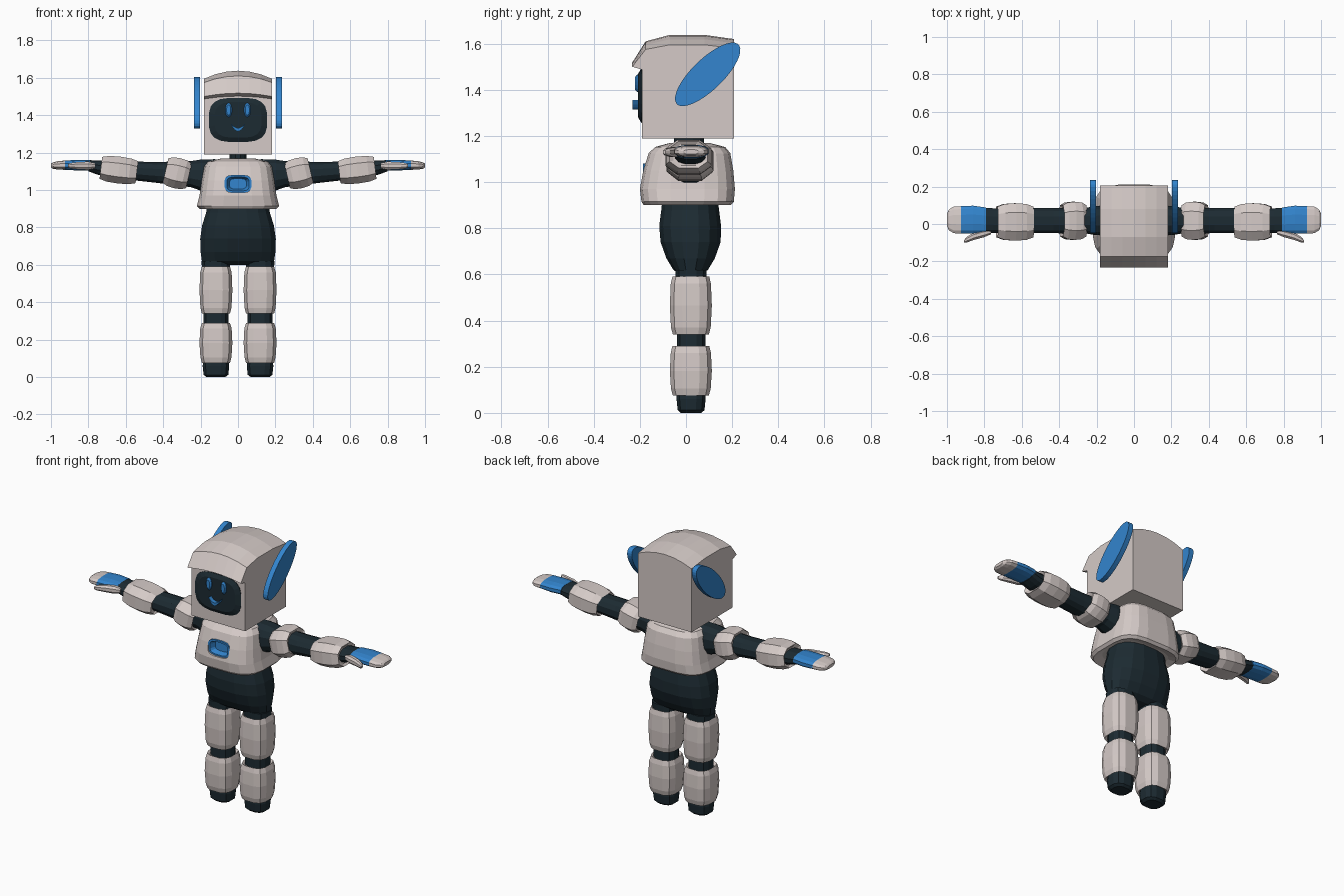
import bpy, bmesh, math
from mathutils import Matrix


def material(name, rgb):
    m = bpy.data.materials.new(name)
    m.diffuse_color = (*rgb, 1)
    return m


CREAM = material("warm white shell", (0.66, 0.59, 0.57))
DARK = material("dark navy rubber", (0.012, 0.024, 0.032))
BLUE = material("bright blue", (0.033, 0.235, 0.62))


def finish(name, bm, mat, mirror=False):
    bmesh.ops.recalc_face_normals(bm, faces=bm.faces)
    me = bpy.data.meshes.new(name)
    bm.to_mesh(me)
    bm.free()
    me.materials.append(mat)
    ob = bpy.data.objects.new(name, me)
    bpy.context.collection.objects.link(ob)
    if mirror:
        ob.modifiers.new("mirror", 'MIRROR').use_mirror_merge = False
    return ob


def loft(name, axis, secs, mat, n=12, power=2.0, mirror=False, matrix=None):
    """Skin through sections (t, c1, c2, r1, r2) along an axis, with capped ends."""
    ring = []
    for i in range(n):
        a = 2 * math.pi * (i + 0.5) / n
        c, s = math.cos(a), math.sin(a)
        ring.append((math.copysign(abs(c) ** (2 / power), c),
                     math.copysign(abs(s) ** (2 / power), s)))
    m = max(p[0] for p in ring)
    k = max(p[1] for p in ring)
    bm = bmesh.new()
    loops = []
    for t, c1, c2, r1, r2 in secs:
        loop = []
        for u, v in ring:
            a, b = c1 + r1 * u / m, c2 + r2 * v / k
            loop.append(bm.verts.new({'x': (t, a, b), 'y': (a, t, b), 'z': (a, b, t)}[axis]))
        loops.append(loop)
    for p, q in zip(loops, loops[1:]):
        for i in range(n):
            j = (i + 1) % n
            bm.faces.new((p[i], p[j], q[j], q[i]))
    bm.faces.new(loops[0])
    bm.faces.new(loops[-1])
    if matrix:
        bm.transform(matrix)
    return finish(name, bm, mat, mirror)


# Head: side profile (y, z, dome lift) swept across x with an arched top and visor
profile = [(0.207, 1.19, 0), (0.207, 1.58, 0.04), (0.08, 1.595, 0.043), (-0.07, 1.595, 0.043),
           (-0.175, 1.575, 0.035), (-0.233, 1.50, 0.018), (-0.19, 1.487, 0.015), (-0.19, 1.19, 0)]
bm = bmesh.new()
rows = []
for i in range(7):
    x = -0.182 + 0.364 * i / 6
    f = 1 - (x / 0.182) ** 2
    rows.append([bm.verts.new((x, y, z + lift * f)) for y, z, lift in profile])
for p, q in zip(rows, rows[1:]):
    for i in range(len(profile)):
        j = (i + 1) % len(profile)
        bm.faces.new((p[i], p[j], q[j], q[i]))
bm.faces.new(rows[0])
bm.faces.new(rows[-1])
finish("head_shell", bm, CREAM)

# Face screen, eyes and smile
loft("face_screen", 'y', [(-0.17, 0, 1.375, 0.15, 0.115), (-0.194, 0, 1.375, 0.155, 0.118),
                          (-0.207, 0, 1.375, 0.125, 0.095)], DARK, 20, 3.2)
loft("eye", 'y', [(-0.19, 0.05, 1.428, 0.018, 0.038), (-0.212, 0.05, 1.428, 0.018, 0.038),
                  (-0.22, 0.05, 1.428, 0.011, 0.028)], BLUE, 14, mirror=True)
bm = bmesh.new()
arc = [(-0.038 + 0.076 * i / 8) for i in range(9)]
pts = [(x, 1.352 - 0.038 * (1 - (x / 0.038) ** 2)) for x in arc]
pts += [(x, 1.356 - 0.024 * (1 - (x / 0.038) ** 2)) for x in reversed(arc)]
front = [bm.verts.new((x, -0.232, z)) for x, z in pts]
back = [bm.verts.new((x, -0.2, z)) for x, z in pts]
for i in range(len(pts)):
    j = (i + 1) % len(pts)
    bm.faces.new((front[i], front[j], back[j], back[i]))
for i in range(8):
    for v in (front, back):
        bm.faces.new((v[i], v[i + 1], v[16 - i], v[17 - i]))
finish("smile", bm, BLUE)

# Tilted ear discs
loft("ear_disc", 'x', [(0.204, 0, 0, 0.185, 0.067), (0.235, 0, 0, 0.185, 0.067)], BLUE, 36,
     mirror=True, matrix=Matrix.Translation((0, 0.094, 1.467)) @ Matrix.Rotation(math.radians(44), 4, 'X'))

# Neck
loft("neck", 'z', [(1.13, 0, 0.013, 0.06, 0.075), (1.17, 0, 0.013, 0.045, 0.065),
                   (1.21, 0, 0.013, 0.045, 0.065)], DARK, 12)

# Chest shell with a window cut into the front
chest = loft("chest_shell", 'z', [
    (0.915, 0, 0.01, 0.17, 0.14), (0.90, 0, 0.005, 0.205, 0.188), (0.915, 0, 0.007, 0.22, 0.2),
    (0.97, 0, 0.006, 0.206, 0.206), (1.05, 0, 0.01, 0.194, 0.195), (1.125, 0, 0.015, 0.182, 0.177),
    (1.152, 0, 0.018, 0.16, 0.152), (1.17, 0, 0.016, 0.085, 0.085)], CREAM, 20, 3.6)
cutter = loft("window_cutter", 'y', [(-0.3, 0, 1.033, 0.071, 0.047), (-0.14, 0, 1.033, 0.071, 0.047)],
              BLUE, 16, 3.5)
cutter.hide_render = True
cut = chest.modifiers.new("window", 'BOOLEAN')
cut.operation = 'DIFFERENCE'
cut.solver = 'EXACT'
cut.object = cutter
bpy.context.view_layer.objects.active = chest
bpy.ops.object.modifier_apply(modifier="window")
bpy.data.objects.remove(cutter)
chest.data.materials.clear()
chest.data.materials.append(CREAM)
for f in chest.data.polygons:
    f.material_index = 0
loft("chest_window", 'y', [(-0.13, 0, 1.033, 0.072, 0.048), (-0.187, 0, 1.033, 0.072, 0.048),
                           (-0.187, 0, 1.033, 0.06, 0.038), (-0.155, 0, 1.033, 0.045, 0.028)],
     BLUE, 16, 3.5)

# Soft body below the chest
loft("pelvis", 'z', [(0.6, 0, 0.02, 0.16, 0.045), (0.62, 0, 0.02, 0.193, 0.075),
                     (0.67, 0, 0.02, 0.2, 0.105), (0.74, 0, 0.02, 0.202, 0.13),
                     (0.81, 0, 0.018, 0.192, 0.134), (0.88, 0, 0.018, 0.17, 0.125),
                     (0.93, 0, 0.018, 0.165, 0.12)], DARK, 16, 2.5)

# Legs: inner tube with rounded foot, two armour barrels
loft("leg", 'z', [(0.0, 0.118, 0.022, 0.05, 0.045), (0.012, 0.118, 0.022, 0.066, 0.058),
                  (0.06, 0.118, 0.022, 0.071, 0.063), (0.1, 0.118, 0.022, 0.066, 0.062),
                  (0.5, 0.118, 0.022, 0.066, 0.062), (0.62, 0.118, 0.022, 0.078, 0.068)],
     DARK, 12, 2.6, mirror=True)
for name, z0, z1 in (("thigh_armour", 0.34, 0.59), ("shin_armour", 0.075, 0.29)):
    h = z1 - z0
    loft(name, 'z', [(z0 + 0.01, 0.118, 0.021, 0.066, 0.062), (z0, 0.118, 0.021, 0.075, 0.078),
                     (z0 + 0.03, 0.118, 0.021, 0.083, 0.086), (z0 + h / 2, 0.118, 0.021, 0.088, 0.091),
                     (z1 - 0.03, 0.118, 0.021, 0.084, 0.087), (z1, 0.118, 0.021, 0.075, 0.08),
                     (z1 - 0.01, 0.118, 0.021, 0.066, 0.062)], CREAM, 12, 3, mirror=True)

# Arms: inner tube from the shoulder to the wrist
loft("arm", 'x', [(0.12, 0.02, 1.08, 0.08, 0.085), (0.2, 0.018, 1.08, 0.078, 0.083),
                  (0.25, 0.018, 1.085, 0.07, 0.07), (0.43, 0.018, 1.094, 0.067, 0.056),
                  (0.6, 0.018, 1.105, 0.067, 0.048), (0.75, 0.018, 1.12, 0.066, 0.038),
                  (0.8, 0.019, 1.13, 0.067, 0.03)], DARK, 12, 2.4, mirror=True)


def sleeve(name, x, y, z, half, ry, rz, tilt):
    secs = [(-half + 0.01, 0.65), (-half, 0.82), (-half * 0.6, 0.96), (0, 1.0),
            (half * 0.6, 0.96), (half, 0.82), (half - 0.01, 0.65)]
    loft(name, 'x', [(t, 0, 0, ry * k, rz * k) for t, k in secs], CREAM, 8, 2.6, mirror=True,
         matrix=Matrix.Translation((x, y, z)) @ Matrix.Rotation(math.radians(-tilt), 4, 'Y'))


sleeve("upper_arm_armour", 0.325, 0.017, 1.09, 0.064, 0.102, 0.082, 13)
sleeve("forearm_armour", 0.637, 0.011, 1.107, 0.097, 0.1, 0.072, 7)

# Hands: blue palm, pale fingers and thumb
loft("palm", 'x', [(0.79, 0.02, 1.132, 0.068, 0.028), (0.86, 0.024, 1.133, 0.074, 0.028),
                   (0.925, 0.022, 1.133, 0.073, 0.025)], BLUE, 12, 2.6, mirror=True)
loft("fingers", 'x', [(0.925, 0.022, 1.133, 0.073, 0.025), (0.965, 0.022, 1.132, 0.071, 0.022),
                      (0.99, 0.022, 1.131, 0.055, 0.017), (1.0, 0.022, 1.131, 0.032, 0.01)],
     CREAM, 12, 2.6, mirror=True)
loft("thumb", 'x', [(0.765, -0.043, 1.13, 0.012, 0.014), (0.8, -0.05, 1.13, 0.02, 0.022),
                    (0.855, -0.065, 1.13, 0.02, 0.02), (0.895, -0.084, 1.13, 0.015, 0.015),
                    (0.91, -0.094, 1.13, 0.006, 0.008)], CREAM, 8, 2.2, mirror=True)
